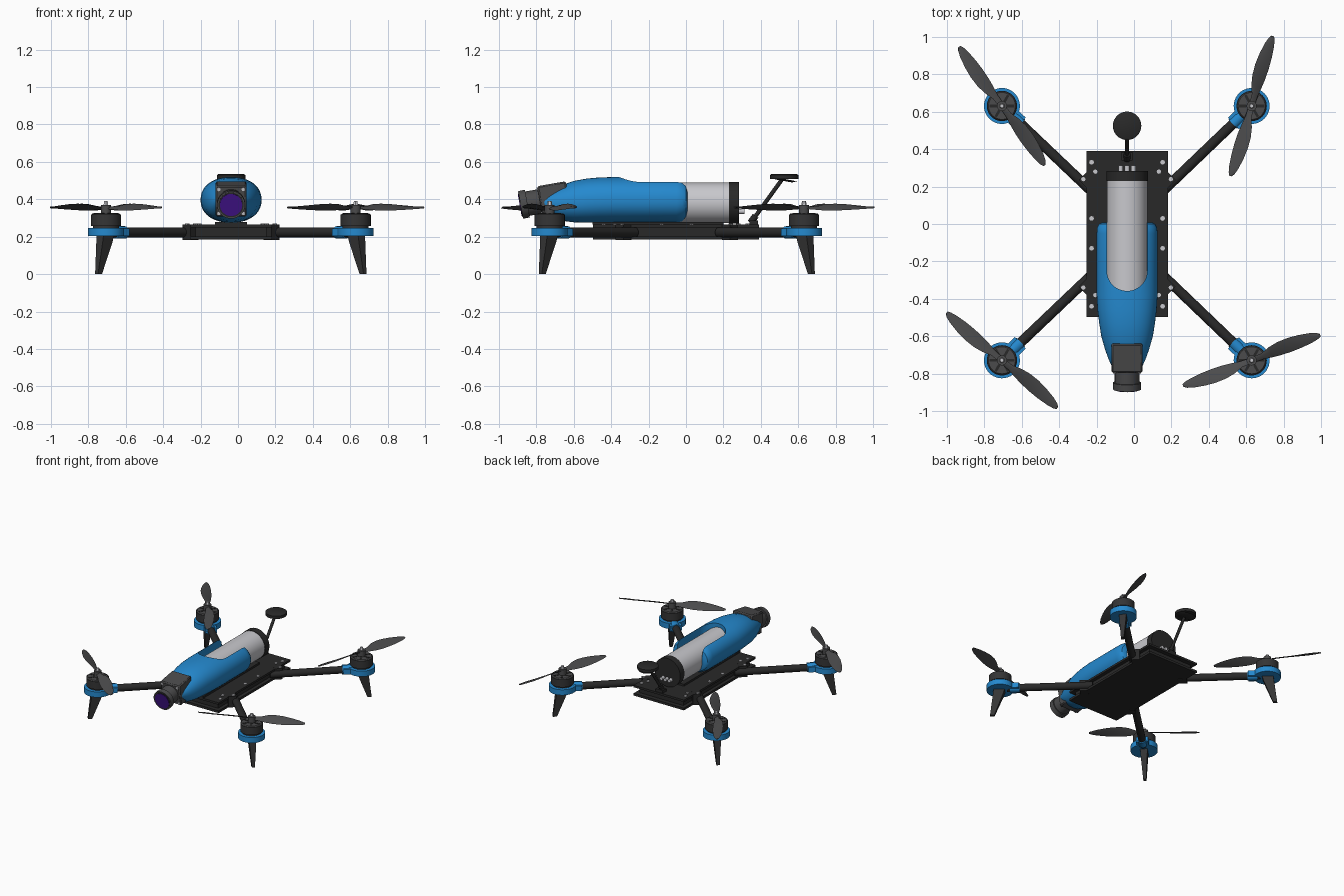
import bpy, bmesh, math
from mathutils import Vector, Matrix

if "Cube" in bpy.data.objects:
    bpy.data.objects.remove(bpy.data.objects["Cube"])

CX = -0.037  # centre line of the craft


def mat(name, rgb):
    m = bpy.data.materials.new(name)
    m.diffuse_color = (*rgb, 1)
    m.use_nodes = True
    m.node_tree.nodes["Principled BSDF"].inputs["Base Color"].default_value = m.diffuse_color
    return m


BLACK = mat("carbon black", (0.022, 0.022, 0.022))
DARK = mat("motor black", (0.035, 0.035, 0.036))
GRAY = mat("dark gray", (0.07, 0.07, 0.072))
BLUE = mat("blue", (0.018, 0.25, 0.62))
SILVER = mat("light gray", (0.58, 0.58, 0.61))
PURPLE = mat("purple glass", (0.05, 0.006, 0.24))


def finish(bm, name, material, angle=35):
    bmesh.ops.recalc_face_normals(bm, faces=bm.faces)
    for f in bm.faces:
        f.smooth = True
    for e in bm.edges:
        e.smooth = len(e.link_faces) == 2 and e.calc_face_angle(0) < math.radians(angle)
    me = bpy.data.meshes.new(name)
    bm.to_mesh(me)
    bm.free()
    me.materials.append(material)
    ob = bpy.data.objects.new(name, me)
    bpy.context.collection.objects.link(ob)
    return ob


def add_box(bm, c, size, rot=Matrix()):
    m = Matrix.Translation(c) @ rot @ Matrix.Diagonal((*size, 1))
    bmesh.ops.create_cube(bm, size=1, matrix=m)


def add_cyl(bm, p0, p1, r0, r1=None, n=32):
    p0, p1 = Vector(p0), Vector(p1)
    d = p1 - p0
    m = Matrix.Translation((p0 + p1) / 2) @ d.to_track_quat('Z', 'Y').to_matrix().to_4x4()
    bmesh.ops.create_cone(bm, cap_ends=True, segments=n, radius1=r0,
                          radius2=r0 if r1 is None else r1, depth=d.length, matrix=m)


def box(name, material, c, size, rot=Matrix()):
    bm = bmesh.new()
    add_box(bm, c, size, rot)
    return finish(bm, name, material)


def cyl(name, material, p0, p1, r0, r1=None, n=32):
    bm = bmesh.new()
    add_cyl(bm, p0, p1, r0, r1, n)
    return finish(bm, name, material)


def loft(rings):
    bm = bmesh.new()
    rows = [[bm.verts.new(p) for p in ring] for ring in rings]
    n = len(rows[0])
    for a, b in zip(rows, rows[1:]):
        for i in range(n):
            bm.faces.new((a[i], a[(i + 1) % n], b[(i + 1) % n], b[i]))
    bm.faces.new(rows[0])
    bm.faces.new(rows[-1][::-1])
    return bm


# Frame: two plates with a narrower core
PY = -0.054
box("top_plate", BLACK, (CX, PY, 0.257), (0.436, 0.887, 0.016))
box("frame_core", BLACK, (CX, PY, 0.225), (0.38, 0.82, 0.05))
box("bottom_plate", BLACK, (CX, PY, 0.193), (0.436, 0.887, 0.018))
box("body_saddle", BLACK, (CX, -0.15, 0.272), (0.17, 0.7, 0.016))

# Frame screws
bm = bmesh.new()
for s in (-1, 1):
    for y in (0.33, 0.03, -0.13, -0.44):
        add_cyl(bm, (CX + s * 0.19, y, 0.26), (CX + s * 0.19, y, 0.27), 0.013, n=8)
    for y, t in ((0.24, 1), (-0.34, -1)):
        add_cyl(bm, (CX + s * 0.234, y, 0.26), (CX + s * 0.234, y, 0.272), 0.012, n=8)
        add_cyl(bm, (CX + s * 0.17, y - t * -0.04, 0.26), (CX + s * 0.17, y - t * -0.04, 0.27), 0.012, n=8)
finish(bm, "frame_screws", SILVER)

# Propeller blade stations: radius, leading offset, trailing offset, pitch
BLADE = [(0.015, 0.016, -0.016, 20), (0.06, 0.02, -0.018, 30), (0.11, 0.04, -0.026, 30),
         (0.16, 0.05, -0.031, 27), (0.22, 0.051, -0.032, 23), (0.28, 0.044, -0.029, 19),
         (0.34, 0.032, -0.022, 15), (0.375, 0.02, -0.014, 12), (0.391, 0.006, -0.006, 10)]


def blade(name, centre, ang):
    rings = []
    for r, a, b, pitch in BLADE:
        ring = []
        for t, h in ((a, 0), ((a + b) / 2 + 0.008, 0.005), (b, 0), ((a + b) / 2 + 0.008, -0.003)):
            q = Vector((r, t, h))
            q.rotate(Matrix.Rotation(math.radians(pitch), 3, 'X'))
            q.rotate(Matrix.Rotation(ang, 3, 'Z'))
            ring.append(centre + q)
        rings.append(ring)
    finish(loft(rings), name, GRAY, 50)


# Four corners: arm, mount, leg, motor and propeller
CORNERS = [("rear_left", -0.706, 0.631, 125.5), ("rear_right", 0.629, 0.631, 73),
           ("front_left", -0.706, -0.729, 139), ("front_right", 0.629, -0.729, 20)]
for name, mx, my, prop in CORNERS:
    sx, sy = (1 if mx > 0 else -1), (1 if my > 0 else -1)
    hub = Vector((mx, my, 0))
    root = Vector((CX + sx * 0.19, 0.175 if sy > 0 else -0.273, 0))
    u = (root - hub).normalized()
    up = lambda z: Vector((0, 0, z))
    turn = Matrix.Rotation(math.atan2(u.y, u.x), 4, 'Z')
    cyl(name + "_arm", BLACK, hub + u * 0.05 + up(0.223), root + up(0.223), 0.027, n=20)
    clamp = Vector((CX + sx * 0.217, 0.235 if sy > 0 else -0.335, 0.224))
    box(name + "_arm_clamp", BLACK, clamp, (0.06, 0.06, 0.085), Matrix.Rotation(math.pi / 4, 4, 'Z'))

    # blue motor mount with a sleeve around the arm
    bm = bmesh.new()
    add_cyl(bm, hub + up(0.203), hub + up(0.246), 0.096, n=40)
    add_box(bm, hub + u * 0.1 + up(0.223), (0.07, 0.085, 0.04), turn)
    add_cyl(bm, hub + u * 0.07 + up(0.223), hub + u * 0.14 + up(0.223), 0.033, n=20)
    finish(bm, name + "_mount", BLUE)

    # tapered landing leg leaning outwards
    out = Vector((sx, sy, 0)).normalized()
    side = Vector((-out.y, out.x, 0))
    rings = []
    for z, off, w, d in ((0.205, 0.005, 0.04, 0.026), (0.17, 0.012, 0.037, 0.024), (0, 0.056, 0.015, 0.011)):
        rings.append([hub + out * (off + a * w) + side * b * d + up(z)
                      for a, b in ((-1, -1), (1, -1), (1, 1), (-1, 1))])
    finish(loft(rings), name + "_leg", DARK)

    # motor bell, grey top and spokes
    cyl(name + "_motor_base", DARK, hub + up(0.24), hub + up(0.258), 0.07)
    cyl(name + "_motor_bell", DARK, hub + up(0.258), hub + up(0.318), 0.081)
    cyl(name + "_motor_top", GRAY, hub + up(0.316), hub + up(0.325), 0.079, 0.072)
    bm = bmesh.new()
    for i in range(6):
        r = Matrix.Rotation(i * math.pi / 3, 4, 'Z')
        add_box(bm, hub + r @ Vector((0.047, 0, 0.325)), (0.04, 0.014, 0.005), r)
    finish(bm, name + "_motor_slots", BLACK)
    cyl(name + "_prop_hub", GRAY, hub + up(0.32), hub + up(0.37), 0.027, n=20)
    cyl(name + "_prop_nut", SILVER, hub + up(0.365), hub + up(0.39), 0.015, 0.011, n=6)
    for k in range(2):
        blade(f"{name}_blade_{k + 1}", hub + up(0.354), math.radians(prop) + k * math.pi)

# Blue body shell: y, half width, bottom, top
SHELL = [(0.008, 0.135, 0.32, 0.46), (0.0, 0.15, 0.295, 0.495), (-0.02, 0.16, 0.28, 0.514),
         (-0.05, 0.163, 0.275, 0.519), (-0.2, 0.163, 0.275, 0.519), (-0.38, 0.163, 0.275, 0.519),
         (-0.46, 0.158, 0.275, 0.517), (-0.53, 0.149, 0.275, 0.511), (-0.6, 0.138, 0.277, 0.498),
         (-0.67, 0.118, 0.286, 0.474), (-0.72, 0.1, 0.308, 0.45), (-0.765, 0.08, 0.345, 0.42)]


def sup(v, e=2 / 2.2):
    return math.copysign(abs(v) ** e, v)


rings = []
for y, w, zb, zt in SHELL:
    ts = [i * math.tau / 48 for i in range(48)]
    rings.append([(CX + w * sup(math.cos(t)), y, (zb + zt) / 2 + (zt - zb) / 2 * sup(math.sin(t))) for t in ts])
shell = finish(loft(rings), "body_shell", BLUE)

# U-shaped slot cut in the shell for the tube
slot = [(CX + 0.108 * math.cos(t), -0.25 + 0.108 * math.sin(t))
        for t in [math.pi + i * math.pi / 24 for i in range(25)]]
slot += [(CX + 0.108, 0.1), (CX - 0.108, 0.1)]
cutter = finish(loft([[(x, y, z) for x, y in slot] for z in (0.40, 0.6)]), "slot_cutter", BLUE)
cutter.hide_render = True
mod = shell.modifiers.new("slot", 'BOOLEAN')
mod.operation = 'DIFFERENCE'
mod.solver = 'EXACT'
mod.object = cutter
cut = bpy.data.meshes.new_from_object(shell.evaluated_get(bpy.context.evaluated_depsgraph_get()))
shell.modifiers.clear()
shell.data = cut
bpy.data.objects.remove(cutter)
bm = bmesh.new()
bm.from_mesh(cut)
for e in bm.edges:
    e.smooth = len(e.link_faces) == 2 and e.calc_face_angle(0) < math.radians(35)
bm.to_mesh(cut)
bm.free()

# Battery tube with end cap and connectors
TZ = 0.382
cyl("tube", SILVER, (CX, -0.42, TZ), (CX, 0.235, TZ), 0.108, n=48)
cyl("tube_cap", BLACK, (CX, 0.23, TZ), (CX, 0.283, TZ), 0.111, n=48)
bm = bmesh.new()
for i in (-1, 0, 1):
    add_cyl(bm, (CX + i * 0.034, 0.28, 0.335), (CX + i * 0.034, 0.312, 0.335), 0.013, n=12)
finish(bm, "cap_connectors", SILVER)

# Nose camera tilted down
tilt = Matrix.Rotation(math.radians(10), 4, 'X')
cam = Vector((CX, -0.705, 0.402))
d = tilt.to_3x3() @ Vector((0, -1, 0))
body = box("camera_body", GRAY, cam, (0.166, 0.155, 0.165), tilt)
bev = body.modifiers.new("bevel", 'BEVEL')
bev.width = 0.008
cyl("lens_barrel", GRAY, cam + d * 0.07, cam + d * 0.15, 0.066)
cyl("lens_rim", GRAY, cam + d * 0.145, cam + d * 0.182, 0.075)
cyl("lens_inner_ring", BLACK, cam + d * 0.18, cam + d * 0.184, 0.067)
cyl("lens_glass", PURPLE, cam + d * 0.182, cam + d * 0.187, 0.06)
bm = bmesh.new()
for a in (-1, 1):
    for b in (-1, 1):
        p = cam + tilt.to_3x3() @ Vector((a * 0.066, 0, b * 0.066))
        add_cyl(bm, p + d * 0.07, p + d * 0.082, 0.01, n=10)
finish(bm, "camera_screws", SILVER)

# Rear antenna mast
box("antenna_base", BLACK, (CX, 0.362, 0.274), (0.06, 0.045, 0.025))
cyl("antenna_foot", BLACK, (CX, 0.345, 0.275), (CX, 0.372, 0.312), 0.018, n=16)
cyl("antenna_mast", BLACK, (CX, 0.35, 0.28), (CX, 0.516, 0.51), 0.011, n=16)
cyl("antenna_disc", BLACK, (CX, 0.525, 0.508), (CX, 0.525, 0.53), 0.076, n=40)
cyl("antenna_disc_top", BLACK, (CX, 0.525, 0.53), (CX, 0.525, 0.536), 0.076, 0.066, n=40)
cyl("antenna_disc_underside", BLACK, (CX, 0.523, 0.498), (CX, 0.525, 0.509), 0.045, 0.07, n=40)
